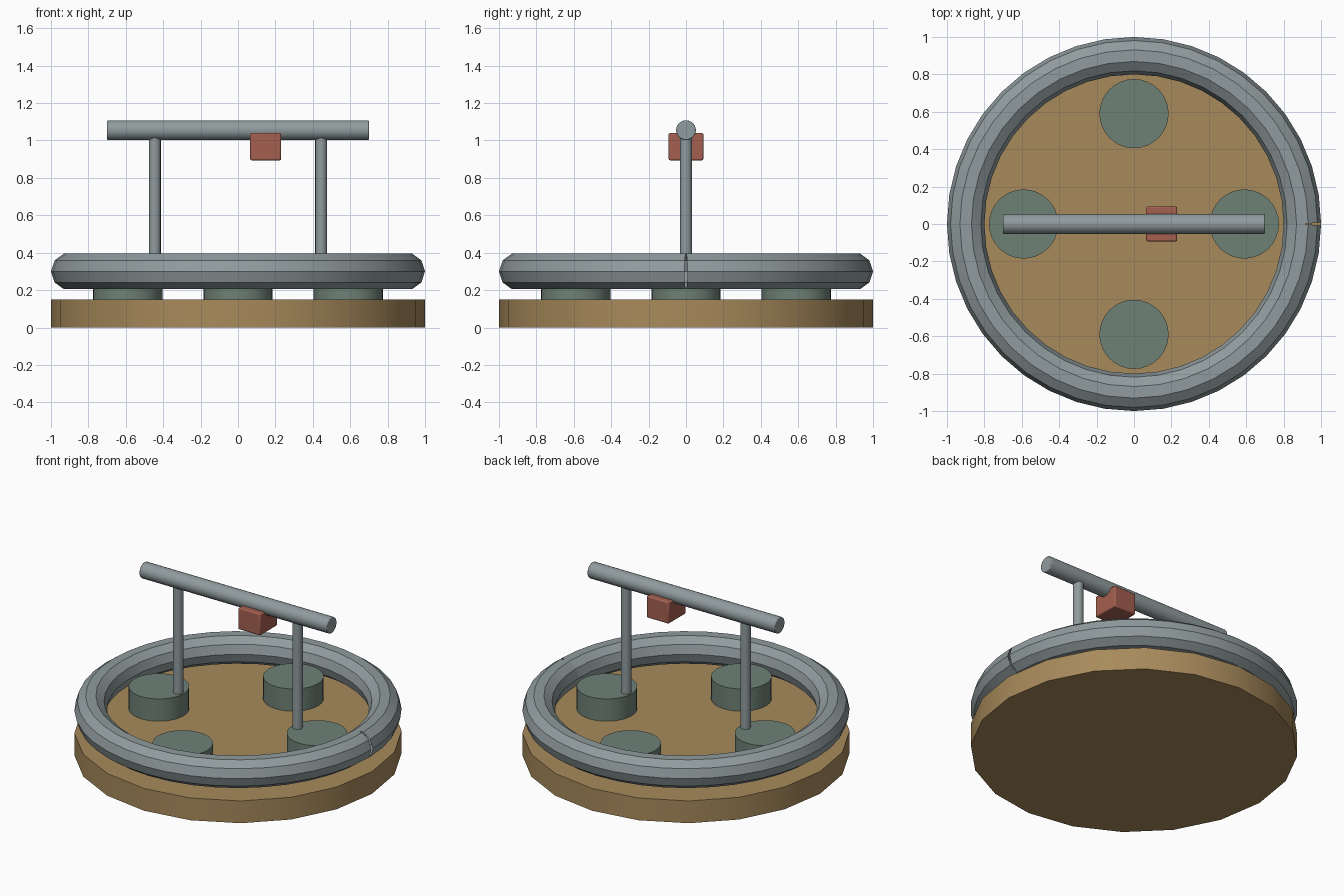
import bpy
import math

if "Cube" in bpy.data.objects:
    bpy.data.objects.remove(bpy.data.objects["Cube"])


def material(name, color):
    m = bpy.data.materials.new(name)
    m.diffuse_color = (*color, 1)
    m.use_nodes = True
    m.node_tree.nodes["Principled BSDF"].inputs["Base Color"].default_value = m.diffuse_color
    return m


STEEL = material("grey steel", (0.28, 0.33, 0.34))
WOOD = material("tan wood", (0.39, 0.255, 0.105))
PAD = material("green grey rubber", (0.155, 0.22, 0.18))
RED = material("brick red", (0.37, 0.115, 0.08))


def finish(obj, name, mat, bevel=0):
    obj.name = name
    obj.data.materials.append(mat)
    if bevel:
        mod = obj.modifiers.new("bevel", 'BEVEL')
        mod.width = bevel
        mod.segments = 2
    bpy.ops.object.shade_smooth_by_angle(angle=math.radians(35))
    return obj


def cylinder(name, radius, depth, center, mat, sides=32, rot=(0, 0, 0), bevel=0):
    bpy.ops.mesh.primitive_cylinder_add(vertices=sides, radius=radius, depth=depth,
                                        location=center, rotation=rot)
    return finish(bpy.context.object, name, mat, bevel)


# Round wooden base
cylinder("base", 1.0, 0.15, (0, 0, 0.075), WOOD, 20)

# Four pads on the base
for i, name in enumerate(("right", "back", "left", "front")):
    a = i * math.pi / 2
    cylinder(name + "_pad", 0.185, 0.15,
             (0.59 * math.cos(a), 0.59 * math.sin(a), 0.225), PAD)

# Bent tube ring, its two ends meeting at +x with a thin seam
curve = bpy.data.curves.new("ring_path", 'CURVE')
curve.dimensions = '3D'
curve.twist_mode = 'Z_UP'
curve.bevel_depth = 0.1
curve.bevel_resolution = 3
spline = curve.splines.new('POLY')
STEPS = 40
spline.points.add(STEPS)
for i, p in enumerate(spline.points):
    a = 2 * math.pi * i / STEPS
    p.co = (0.9 * math.cos(a), 0.9 * math.sin(a), 0.3, 1)
ring = bpy.data.objects.new("ring", curve)
bpy.context.collection.objects.link(ring)
bpy.ops.object.select_all(action='DESELECT')
ring.select_set(True)
bpy.context.view_layer.objects.active = ring
bpy.ops.object.convert(target='MESH')
finish(bpy.context.object, "ring", STEEL)
bpy.ops.object.shade_smooth()

# Two posts carrying the handle bar
for side, name in ((-1, "left_post"), (1, "right_post")):
    cylinder(name, 0.032, 0.75, (side * 0.445, 0, 0.655), STEEL, 16)
cylinder("handle_bar", 0.053, 1.4, (0, 0, 1.055), STEEL, 24,
         (0, math.pi / 2, 0), 0.005)

# Small block hung on the bar
bpy.ops.mesh.primitive_cube_add(size=1, location=(0.148, 0, 0.967))
block = bpy.context.object
block.scale = (0.166, 0.186, 0.146)
bpy.ops.object.transform_apply(location=False, rotation=False, scale=True)
finish(block, "block", RED, 0.008)
